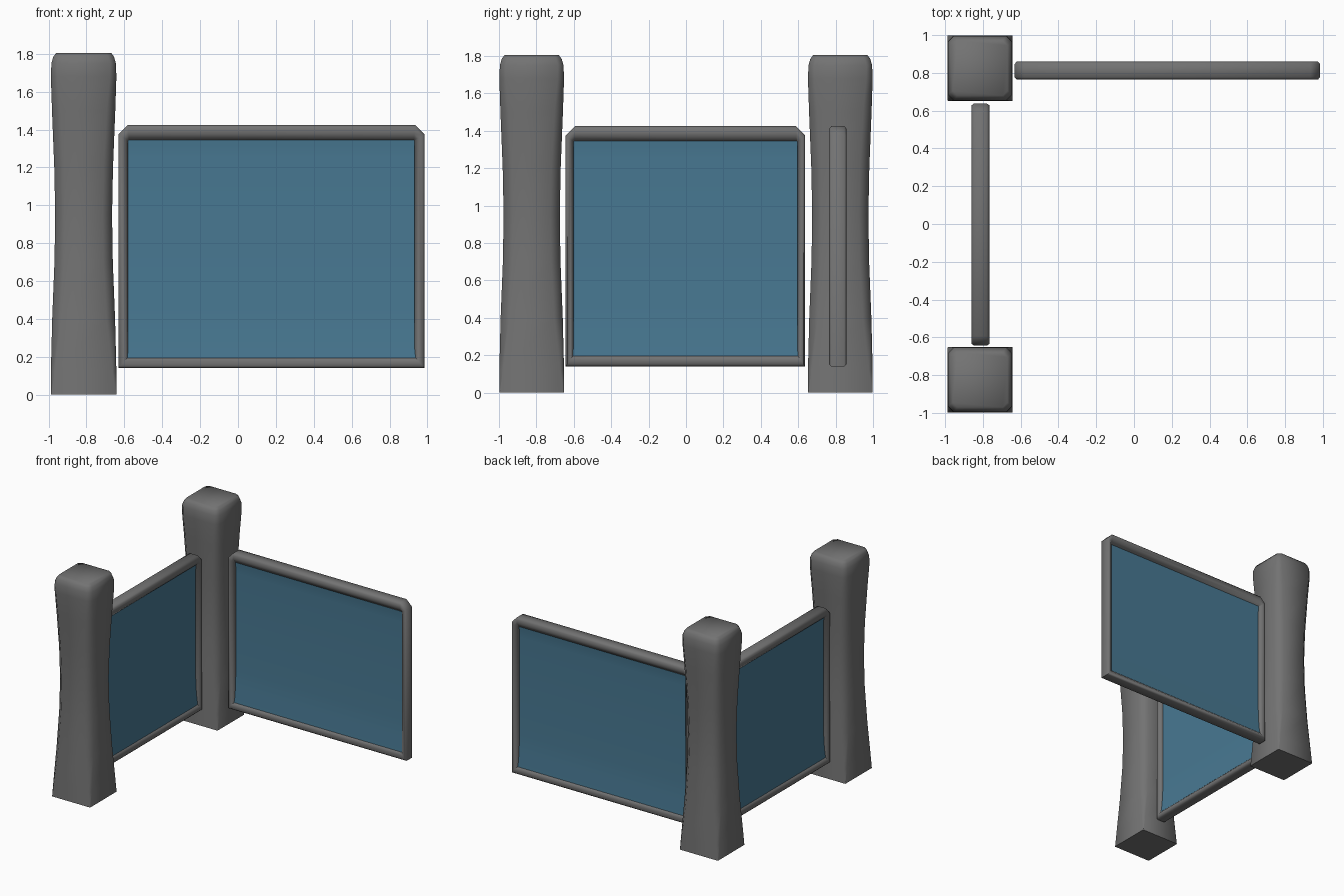
import bpy
import math

if "Cube" in bpy.data.objects:
    bpy.data.objects.remove(bpy.data.objects["Cube"], do_unlink=True)


def material(name, rgb):
    m = bpy.data.materials.new(name)
    m.use_nodes = True
    m.diffuse_color = (*rgb, 1)
    m.node_tree.nodes["Principled BSDF"].inputs["Base Color"].default_value = (*rgb, 1)
    return m


stone = material("grey stone", (0.17, 0.17, 0.17))
glass = material("blue glass", (0.065, 0.19, 0.29))


def loft(name, rings, mat, closed=False, angle=60):
    """Skin equal rings of points; cap the ends unless the loft closes on itself."""
    n, k = len(rings[0]), len(rings)
    faces = []
    for i in range(k if closed else k - 1):
        a, b = i * n, (i + 1) % k * n
        faces += [(a + j, a + (j + 1) % n, b + (j + 1) % n, b + j) for j in range(n)]
    if not closed:
        faces += [tuple(reversed(range(n))), tuple(range((k - 1) * n, k * n))]
    mesh = bpy.data.meshes.new(name)
    mesh.from_pydata([p for r in rings for p in r], [], faces)
    mesh.materials.append(mat)
    obj = bpy.data.objects.new(name, mesh)
    bpy.context.collection.objects.link(obj)
    bpy.ops.object.select_all(action="DESELECT")
    obj.select_set(True)
    bpy.context.view_layer.objects.active = obj
    bpy.ops.object.mode_set(mode="EDIT")
    bpy.ops.mesh.select_all(action="SELECT")
    bpy.ops.mesh.normals_make_consistent(inside=False)
    bpy.ops.object.mode_set(mode="OBJECT")
    bpy.ops.object.shade_smooth_by_angle(angle=math.radians(angle))
    return obj


# Waisted square post: height, half width, corner cut
POST = [(0, .173, .003), (.12, .173, .02), (.4, .166, .045), (.7, .154, .05),
        (.95, .15, .05), (1.2, .155, .05), (1.5, .167, .045), (1.68, .173, .035),
        (1.75, .17, .03), (1.785, .16, .03), (1.805, .145, .025)]


def post(name, x, y):
    rings = []
    for z, h, c in POST:
        q = h - c
        outline = [(h, -q), (h, q), (q, h), (-q, h), (-h, q), (-h, -q), (-q, -h), (q, -h)]
        rings.append([(x + u, y + v, z) for u, v in outline])
    loft(name, rings, stone, angle=50)


post("front_post", -.815, -.825)
post("back_post", -.815, .825)


def outline(u0, u1, z0, z1, cut):
    return [(u0, z0), (u1, z0), (u1, z1 - cut), (u1 - cut, z1), (u0 + cut, z1), (u0, z1 - cut)]


# Frame section from outer edge to inner edge: position across the bar, depth
SECTION = [(0, -.035), (.2, -.047), (.6, -.045), (1, -.024),
           (1, .024), (.6, .045), (.2, .047), (0, .035)]
# Pane section: height, half thickness
PANE = [(.16, .03), (.2, .028), (.32, .016), (.47, .01), (1.25, .01), (1.31, .013), (1.38, .022)]


def panel(name, u0, u1, border, place):
    outer = outline(u0, u1, .14, 1.425, .05)
    inner = outline(u0 + border, u1 - border, .2, 1.345, .004)
    rings = [[place(a + (c - a) * t, d, b + (e - b) * t) for t, d in SECTION]
             for (a, b), (c, e) in zip(outer, inner)]
    loft(name + "_frame", rings, stone, closed=True, angle=55)
    g0, g1 = u0 + border - .015, u1 - border + .015
    rings = [[place(u, d, z) for u, d in ((g0, -h), (g1, -h), (g1, h), (g0, h))]
             for z, h in PANE]
    loft(name + "_pane", rings, glass, angle=40)


panel("back_panel", -.632, .985, .052, lambda u, d, z: (u, .812 + d, z))
panel("side_panel", -.643, .637, .041, lambda u, d, z: (-.813 + d, u, z))
